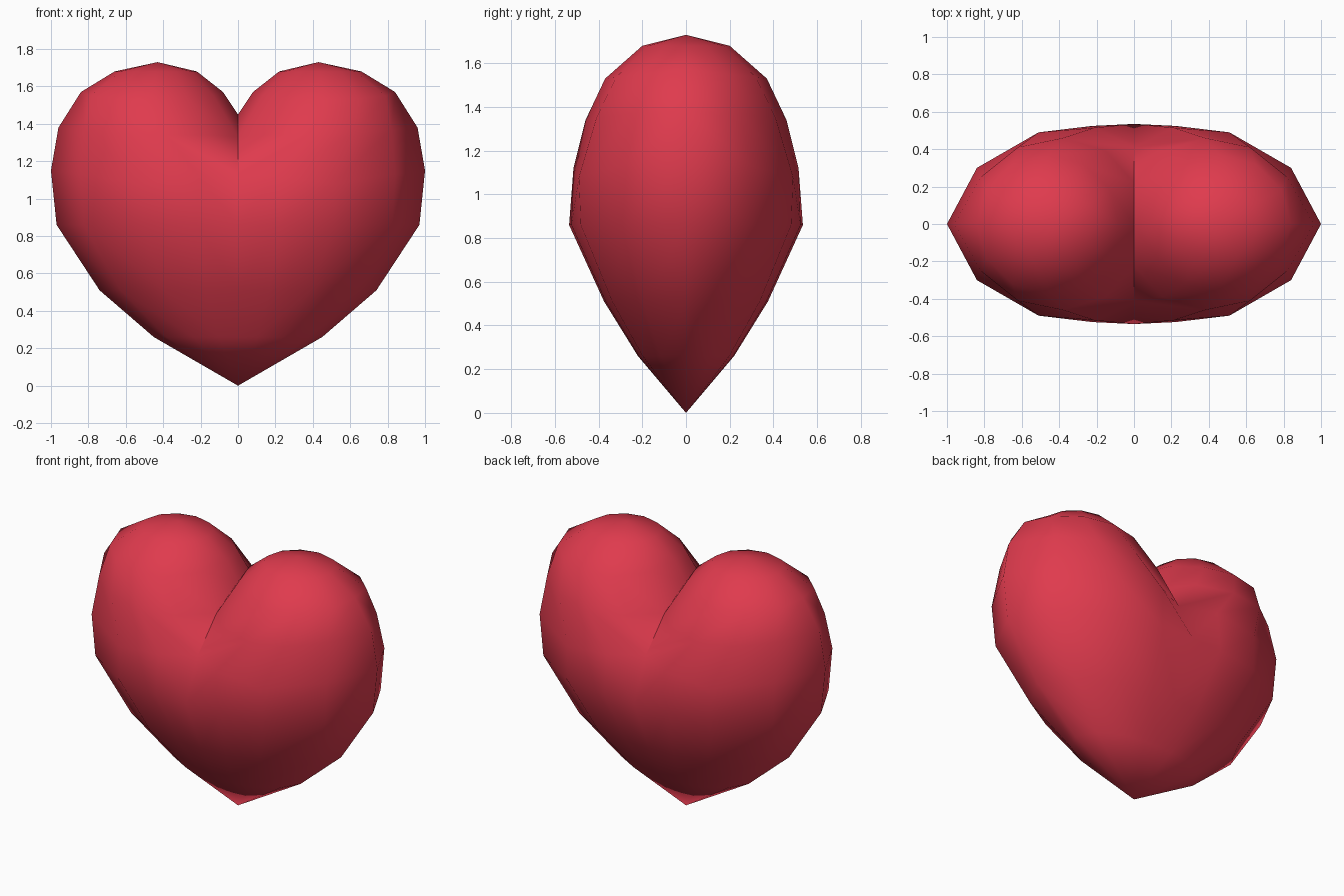
import bpy, bmesh, math

if "Cube" in bpy.data.objects:
    bpy.data.objects.remove(bpy.data.objects["Cube"])


def lobe_ring(cx, rx, ry, z_side, z_mid):
    """Quarter-symmetric ring around the lobe peak, from outer edge to cleft."""
    pts = []
    for k in range(7):
        a = math.pi * k / 6
        s = math.sin(a)
        pts.append((cx + rx * math.cos(a), ry * s, z_side + (z_mid - z_side) * s))
    return pts


def belly_ring(sx, sy, z):
    """Ring of the lower body, from side edge to the centre line."""
    base = [(1, 0), (.85, .53), (.53, .90), (.23, .98), (0, 1)]
    pts = [(x * sx, y * sy, z) for x, y in base]
    return pts + [pts[-1]] * 2


# Widest shoulder and the ring where the cleft runs down between the lobes
cleft = [(.96, 0, 1.38), (.82, .25, 1.37), (.62, .41, 1.35), (.38, .46, 1.34),
         (.15, .39, 1.34), (0, .22, 1.33), (0, 0, 1.45)]
shoulder = [(1, 0, 1.15), (.84, .30, 1.13), (.51, .49, 1.08), (.21, .515, 1.12)] \
    + [(0, .41, 1.13)] * 3

rings = [
    [(.43, 0, 1.73)] * 7,
    lobe_ring(.44, .22, .20, 1.68, 1.68),
    lobe_ring(.46, .38, .37, 1.57, 1.53),
    cleft,
    shoulder,
    belly_ring(.97, .535, .86),
    belly_ring(.74, .375, .51),
    belly_ring(.45, .22, .26),
    [(0, 0, 0)] * 7,
]

# Skin one quarter of the heart, skipping collapsed faces
bm = bmesh.new()
cache = {}


def vert(p):
    key = tuple(round(c, 4) for c in p)
    if key not in cache:
        cache[key] = bm.verts.new(key)
    return cache[key]


for upper, lower in zip(rings, rings[1:]):
    for k in range(6):
        quad = [vert(p) for p in (upper[k], upper[k + 1], lower[k + 1], lower[k])]
        corners = list(dict.fromkeys(quad))
        if len(corners) > 2 and any(v.co.x > .001 for v in corners):
            bm.faces.new(corners)

# Mirror the quarter left-right and front-back
for axis in (0, 1):
    geom = bm.verts[:] + bm.edges[:] + bm.faces[:]
    copy = bmesh.ops.duplicate(bm, geom=geom)["geom"]
    for v in copy:
        if isinstance(v, bmesh.types.BMVert):
            v.co[axis] *= -1
    bmesh.ops.remove_doubles(bm, verts=bm.verts[:], dist=.001)
bmesh.ops.recalc_face_normals(bm, faces=bm.faces[:])

mesh = bpy.data.meshes.new("heart")
bm.to_mesh(mesh)
bm.free()
heart = bpy.data.objects.new("heart", mesh)
bpy.context.collection.objects.link(heart)

# Single red colour, smooth shading with a sharp cleft
red = bpy.data.materials.new("heart red")
red.diffuse_color = (.74, .043, .075, 1)
red.use_nodes = True
red.node_tree.nodes["Principled BSDF"].inputs["Base Color"].default_value = red.diffuse_color
mesh.materials.append(red)
bpy.context.view_layer.objects.active = heart
heart.select_set(True)
bpy.ops.object.shade_smooth_by_angle(angle=math.radians(75))
